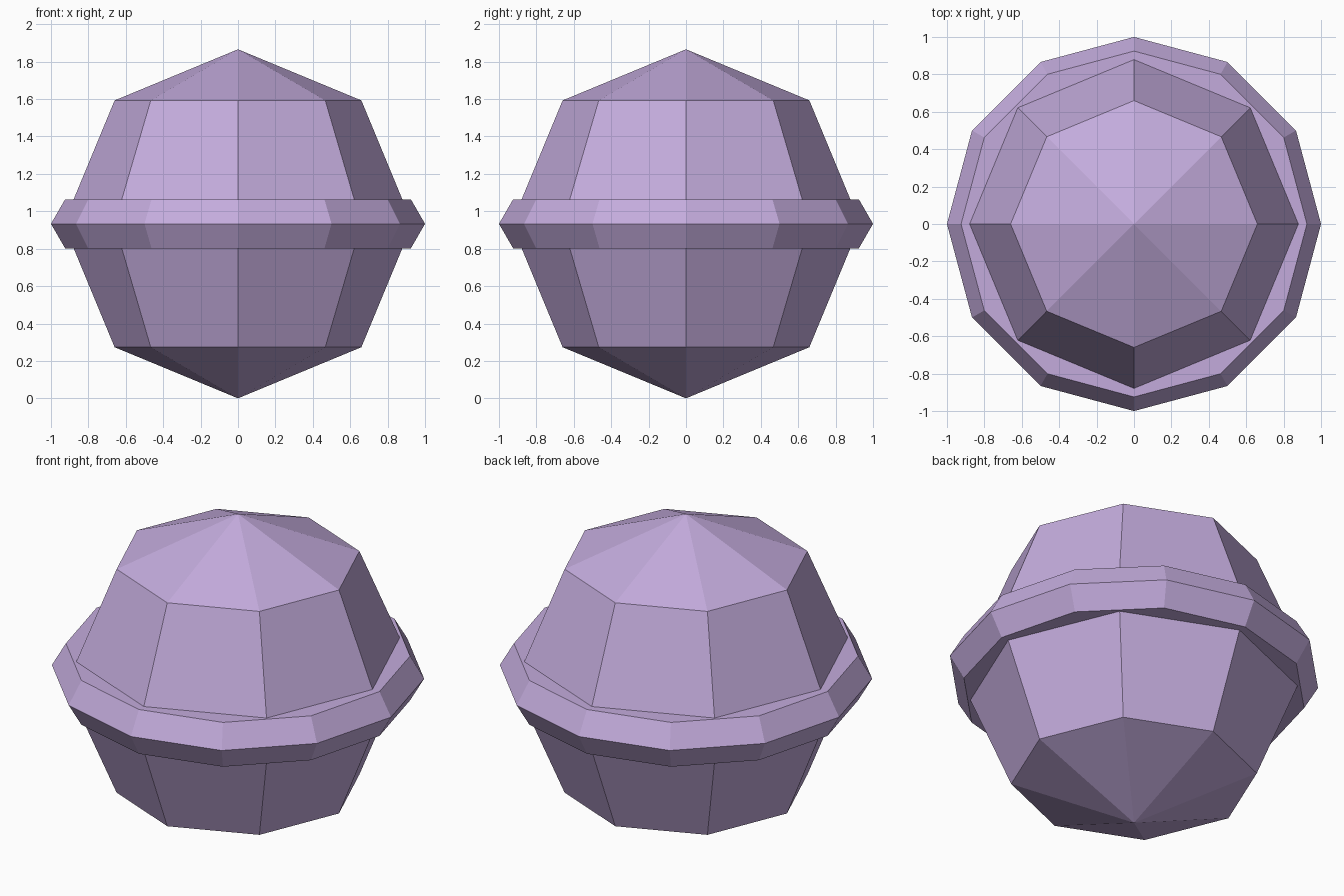
import bpy
from math import cos, sin, tau

if "Cube" in bpy.data.objects:
    bpy.data.objects.remove(bpy.data.objects["Cube"])

CENTRE_Z = 0.933

mat = bpy.data.materials.new("lilac")
mat.diffuse_color = (0.55, 0.41, 0.72, 1)
mat.use_nodes = True
mat.node_tree.nodes["Principled BSDF"].inputs["Base Color"].default_value = mat.diffuse_color


def finish(name):
    obj = bpy.context.object
    obj.name = name
    obj.data.materials.append(mat)
    return obj


# Faceted ball body: 8 sides, 4 bands
bpy.ops.mesh.primitive_uv_sphere_add(segments=8, ring_count=4, radius=CENTRE_Z,
                                     location=(0, 0, CENTRE_Z))
finish("body")

# Ring around the waist: 12 sides, hexagonal section
bpy.ops.mesh.primitive_torus_add(major_segments=12, minor_segments=6,
                                 major_radius=0.849, minor_radius=0.151,
                                 location=(0, 0, CENTRE_Z))
ring = finish("waist_ring")

for obj in bpy.data.objects:
    for poly in obj.data.polygons:
        poly.use_smooth = False
